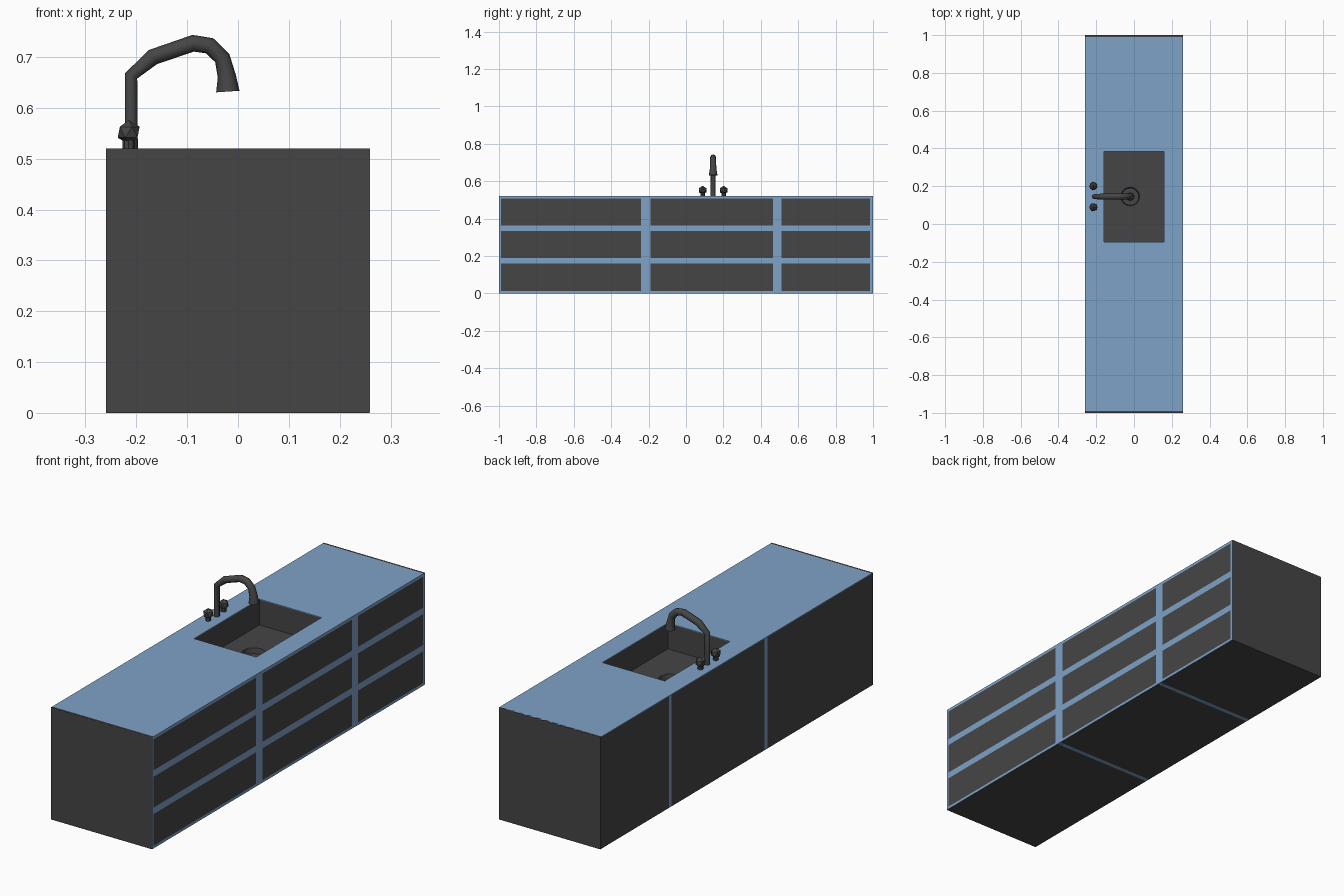
import bpy, math

if "Cube" in bpy.data.objects:
    bpy.data.objects.remove(bpy.data.objects["Cube"])

def material(name, rgb):
    m = bpy.data.materials.new(name)
    m.diffuse_color = (*rgb, 1)
    m.use_nodes = True
    m.node_tree.nodes["Principled BSDF"].inputs["Base Color"].default_value = m.diffuse_color
    return m

BLUE = material("blue_laminate", (0.21, 0.36, 0.58))
DARK = material("dark_panel", (0.06, 0.06, 0.06))

def finish(ob, name, mat):
    ob.name = name
    ob.data.materials.clear()
    ob.data.materials.append(mat)
    return ob

def box(name, xs, ys, zs, mat):
    bpy.ops.mesh.primitive_cube_add(size=1, location=[sum(r) / 2 for r in (xs, ys, zs)])
    ob = bpy.context.object
    ob.scale = [r[1] - r[0] for r in (xs, ys, zs)]
    bpy.ops.object.transform_apply(location=False, rotation=False, scale=True)
    return finish(ob, name, mat)

def cut(ob, cutter):
    mod = ob.modifiers.new("cut", 'BOOLEAN')
    mod.operation, mod.solver, mod.object = 'DIFFERENCE', 'EXACT', cutter
    bpy.context.view_layer.objects.active = ob
    bpy.ops.object.modifier_apply(modifier=mod.name)

X, H = 0.26, 0.52
TOP = H - 0.003
FACE = (X - 0.02, X)
BACK = (-X, FACE[0])
DIVIDERS = (-0.215, 0.4875)
FX, FY = -0.21, 0.145   # tap position

# Carcass: end panels, then a base and back panel for each bay
for name, ys in (("left_end_panel", (-1, -0.99)), ("right_end_panel", (0.99, 1))):
    box(name, (-X, X - 0.001), ys, (0, H), DARK)
bays = ((-0.99, -0.225), (-0.205, 0.4775), (0.4975, 0.99))
for i, ys in enumerate(bays, 1):
    box(f"base_panel_{i}", (-X + 0.01, X - 0.001), ys, (0, 0.01), DARK)
    box(f"back_panel_{i}", (-X, -X + 0.01), ys, (0, TOP), DARK)
for i, y in enumerate(DIVIDERS, 1):
    box(f"divider_{i}", BACK, (y - 0.01, y + 0.01), (0, TOP), BLUE)

# Front face frame with drawer fronts set flush in its openings
cols = ((-0.99, -0.24), (-0.19, 0.465), (0.51, 0.985))
rows = ((0.013, 0.16), (0.19, 0.333), (0.363, 0.507))
stiles = ((-1, cols[0][0]), (cols[0][1], cols[1][0]), (cols[1][1], cols[2][0]), (cols[2][1], 1))
rails = ((0.001, rows[0][0]), (rows[0][1], rows[1][0]), (rows[1][1], rows[2][0]), (rows[2][1], TOP))
for i, ys in enumerate(stiles, 1):
    outer = i in (1, 4)
    box(f"front_stile_{i}", (X - 0.001, X) if outer else FACE, ys, (0.001, TOP), BLUE)
for c, ys in enumerate(cols, 1):
    for r, zs in enumerate(rails, 1):
        xs = (X - 0.001, X) if r == 1 else FACE
        box(f"front_rail_{c}_{r}", xs, ys, zs, BLUE)
    for r, zs in enumerate(rows, 1):
        box(f"drawer_front_{c}_{r}", FACE, ys, zs, DARK)

# Countertop and sink basin share one opening
worktop = box("countertop", (-X, X), (-1, 1), (TOP, H), BLUE)
basin = box("sink_basin", (-0.17, 0.17), (-0.105, 0.395), (0.36, TOP), DARK)
opening = box("sink_cutter", (-0.16, 0.16), (-0.095, 0.385), (0.40, 0.6), DARK)
bpy.ops.mesh.primitive_cone_add(vertices=24, radius1=0.045, radius2=0.052, depth=0.04,
                                location=(-0.02, FY, 0.395))
drain = finish(bpy.context.object, "drain_cutter", DARK)
cut(worktop, opening)
cut(basin, opening)
cut(basin, drain)
for ob in (opening, drain):
    bpy.data.objects.remove(ob)

# Tap: an eight-sided swept tube that flares at the nozzle
path = ((FX, H, 0.013), (FX, 0.663, 0.013), (-0.167, 0.70, 0.016), (-0.088, 0.727, 0.0165),
        (-0.056, 0.722, 0.0165), (-0.031, 0.698, 0.016), (-0.022, 0.662, 0.018),
        (-0.02, 0.632, 0.023))
curve = bpy.data.curves.new("tap_spout", 'CURVE')
curve.dimensions = '3D'
curve.bevel_depth = 1
curve.bevel_resolution = 2
curve.use_fill_caps = True
spline = curve.splines.new('POLY')
spline.points.add(len(path) - 1)
for p, (x, z, r) in zip(spline.points, path):
    p.co, p.radius = (x, FY, z, 1), r
spout = bpy.data.objects.new("tap_spout", curve)
bpy.context.collection.objects.link(spout)
bpy.ops.object.select_all(action='DESELECT')
spout.select_set(True)
bpy.context.view_layer.objects.active = spout
bpy.ops.object.convert(target='MESH')
finish(bpy.context.object, "tap_spout", DARK)
bpy.ops.object.shade_smooth_by_angle(angle=math.radians(50))

# Pair of faceted tap handles on short stems
for side, y in (("left", FY - 0.056), ("right", FY + 0.056)):
    bpy.ops.mesh.primitive_cylinder_add(vertices=8, radius=0.012, depth=0.025,
                                        location=(-0.215, y, H + 0.0125))
    finish(bpy.context.object, f"{side}_handle_stem", DARK)
    bpy.ops.mesh.primitive_ico_sphere_add(subdivisions=1, radius=0.024,
                                          location=(-0.215, y, 0.552))
    finish(bpy.context.object, f"{side}_handle_knob", DARK)
